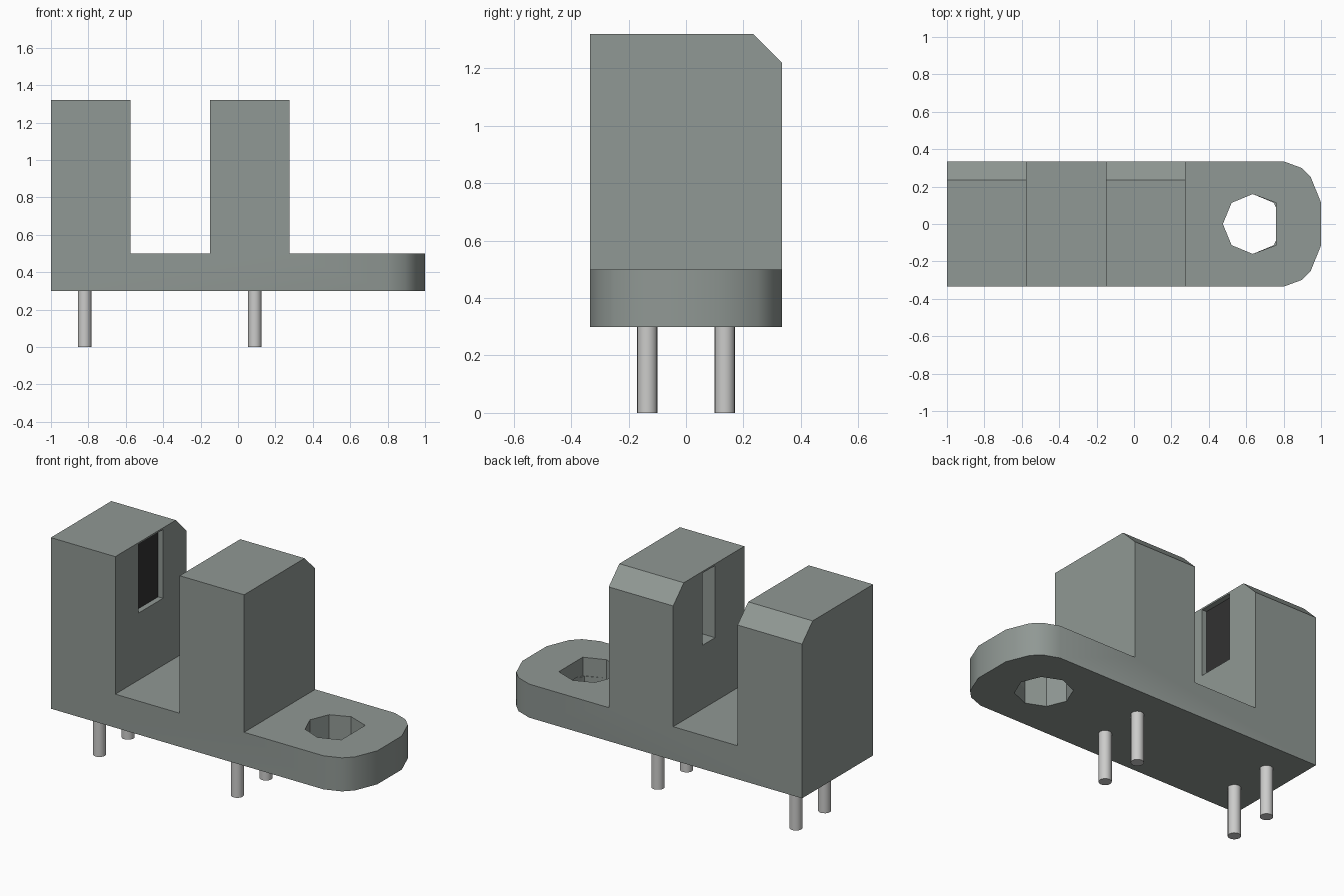
import bpy, bmesh, math

if "Cube" in bpy.data.objects:
    bpy.data.objects.remove(bpy.data.objects["Cube"], do_unlink=True)


def material(name, rgb):
    m = bpy.data.materials.new(name)
    m.use_nodes = True
    col = (*rgb, 1.0)
    m.diffuse_color = col
    bsdf = next(n for n in m.node_tree.nodes if n.type == 'BSDF_PRINCIPLED')
    bsdf.inputs["Base Color"].default_value = col
    return m


BODY = material("grey green plastic", (0.28, 0.315, 0.297))
PIN = material("pale metal", (0.60, 0.60, 0.59))
DARK = material("dark sensor", (0.032, 0.032, 0.032))


def prism(name, points, lo, hi, mat, axis='Z'):
    """Extrude a 2D outline along Z (points are x, y) or X (points are y, z)."""
    place = (lambda p, t: (p[0], p[1], t)) if axis == 'Z' else (lambda p, t: (t, p[0], p[1]))
    bm = bmesh.new()
    face = bm.faces.new([bm.verts.new(place(p, lo)) for p in points])
    shift = (0, 0, hi - lo) if axis == 'Z' else (hi - lo, 0, 0)
    ext = bmesh.ops.extrude_face_region(bm, geom=[face])
    bmesh.ops.translate(bm, vec=shift,
                        verts=[g for g in ext["geom"] if isinstance(g, bmesh.types.BMVert)])
    bmesh.ops.recalc_face_normals(bm, faces=bm.faces)
    me = bpy.data.meshes.new(name)
    bm.to_mesh(me)
    bm.free()
    me.materials.append(mat)
    ob = bpy.data.objects.new(name, me)
    bpy.context.collection.objects.link(ob)
    return ob


def box(name, x0, x1, y0, y1, z0, z1, mat):
    return prism(name, [(x0, y0), (x1, y0), (x1, y1), (x0, y1)], z0, z1, mat)


def activate(ob):
    bpy.ops.object.select_all(action='DESELECT')
    ob.select_set(True)
    bpy.context.view_layer.objects.active = ob


def cut(ob, cutter):
    cutter.hide_render = True
    mod = ob.modifiers.new("cut", 'BOOLEAN')
    mod.operation = 'DIFFERENCE'
    mod.solver = 'EXACT'
    mod.object = cutter
    activate(ob)
    bpy.ops.object.modifier_apply(modifier=mod.name)
    bpy.data.objects.remove(cutter, do_unlink=True)


W = 0.335                                  # half depth
BASE, DECK, TOP = 0.30, 0.50, 1.32         # main heights
LEFT_IN, RIGHT_IN, RIGHT_OUT = -0.575, -0.15, 0.275

# Housing blank with a rounded mounting end
end = [(0.80, W), (0.895, 0.30), (0.945, 0.25), (1.0, 0.115)]
outline = [(-1, -W)] + [(x, -y) for x, y in end] + end[::-1] + [(-1, W)]
housing = prism("housing", outline, BASE, TOP, BODY)

# Gap between the posts, and the lowered mounting tab
cut(housing, box("gap_cutter", LEFT_IN, RIGHT_IN, -0.5, 0.5, DECK, 1.6, BODY))
cut(housing, box("tab_cutter", RIGHT_OUT, 1.2, -0.5, 0.5, DECK, 1.6, BODY))

# Chamfer along the rear top edge of both posts
cut(housing, prism("chamfer_cutter", [(0.135, 1.42), (0.435, 1.12), (0.5, 1.5)],
                   -1.2, 0.5, BODY, 'X'))

# Mounting hole: seven-sided above, full octagon below
octagon = [(0.635 + 0.16 * math.cos(i * math.pi / 4),
            0.16 * math.sin(i * math.pi / 4)) for i in range(8)]
seven = [(min(x, 0.76) if abs(y) < 0.01 else (0.76 if x > 0.7 else x), y)
         for x, y in octagon[1:]]
cut(housing, prism("hole_cutter_upper", seven, 0.39, 0.7, BODY))
cut(housing, prism("hole_cutter_lower", octagon, 0.1, 0.40, BODY))

# Sensor windows on the facing sides of the gap
cut(housing, box("wide_window_cutter", LEFT_IN - 0.035, LEFT_IN + 0.1,
                 -0.115, 0.115, 0.90, 1.31, BODY))
cut(housing, box("slit_window_cutter", RIGHT_IN - 0.1, RIGHT_IN + 0.085,
                 -0.06, 0.06, 0.88, 1.31, BODY))
activate(housing)
bpy.ops.object.shade_smooth_by_angle(angle=math.radians(30))

# Dark sensor plates at the back of each window
box("wide_sensor", LEFT_IN - 0.036, LEFT_IN - 0.031, -0.114, 0.114, 0.901, 1.309, DARK)
box("slit_sensor", RIGHT_IN + 0.081, RIGHT_IN + 0.086, -0.059, 0.059, 0.881, 1.309, DARK)

# Four round pins
for side, x in (("right", -0.82), ("left", 0.09)):
    for row, y in (("front", -0.135), ("back", 0.135)):
        ring = [(x + 0.036 * math.cos(i * math.pi / 8),
                 y + 0.036 * math.sin(i * math.pi / 8)) for i in range(16)]
        pin = prism(f"{side}_{row}_pin", ring, 0.0, BASE, PIN)
        activate(pin)
        bpy.ops.object.shade_smooth_by_angle(angle=math.radians(30))
